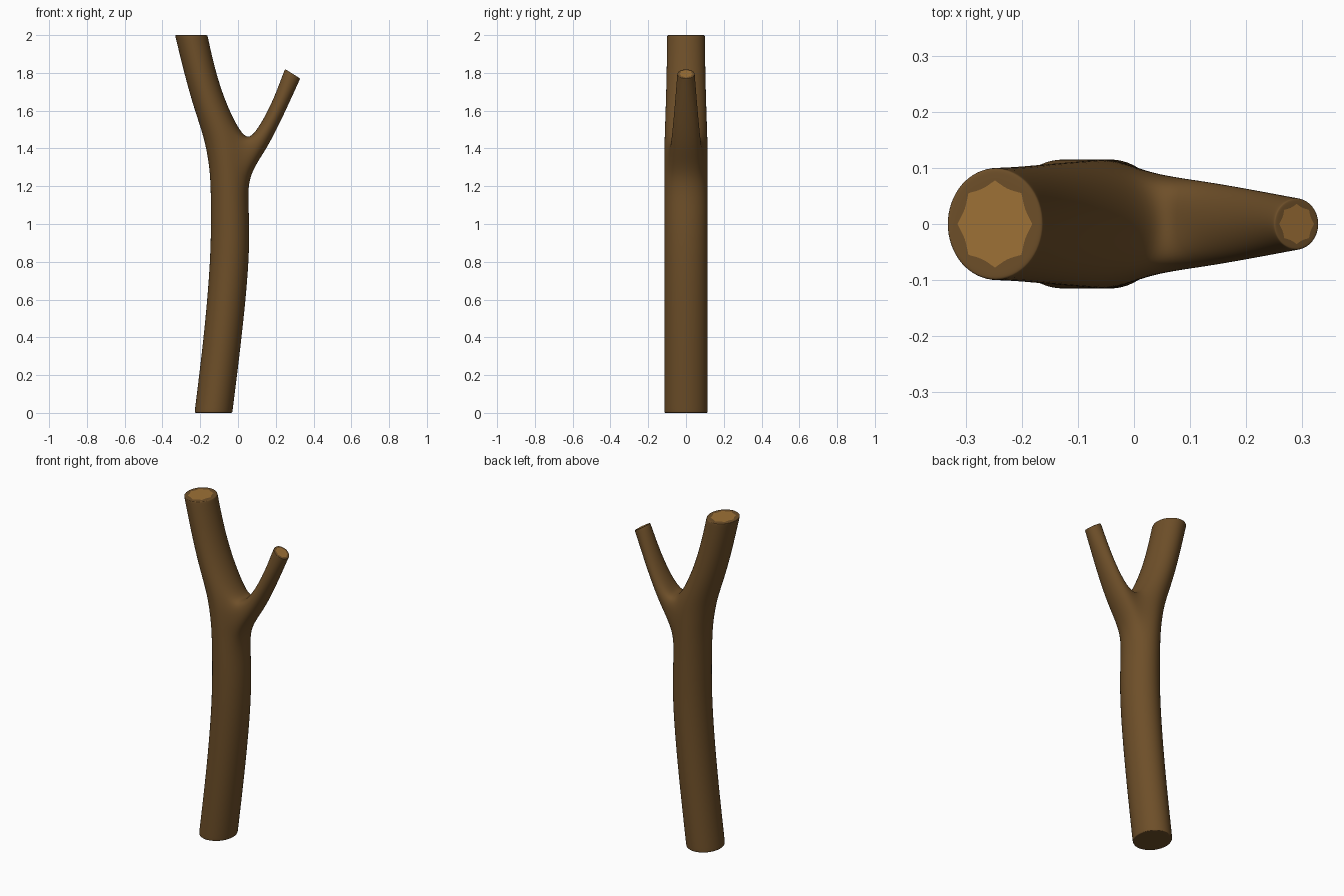
import bpy
import bmesh
from math import cos, sin, pi
from mathutils import Vector

cube = bpy.data.objects.get("Cube")
if cube:
    bpy.data.objects.remove(cube, do_unlink=True)

SIDES = 8
GROW = 3 / (2 + cos(2 * pi / SIDES))  # makes up for subdivision shrinkage


def material(name, rgb):
    mat = bpy.data.materials.new(name)
    mat.use_nodes = True
    mat.diffuse_color = (*rgb, 1)
    bsdf = mat.node_tree.nodes["Principled BSDF"]
    bsdf.inputs["Base Color"].default_value = (*rgb, 1)
    bsdf.inputs["Roughness"].default_value = 0.9
    return mat


bm = bmesh.new()


def ring(outer, inner, depth, size=1.0):
    """Ring of vertices spanning two (x, z) points, with a half depth in y."""
    a, b = (Vector((x, 0, z)) for x, z in (outer, inner))
    mid, half = (a + b) / 2, (a - b) / 2
    side = Vector((0, depth, 0))
    angles = [2 * pi * k / SIDES for k in range(SIDES)]
    return [bm.verts.new(mid + (half * cos(t) + side * sin(t)) * GROW * size)
            for t in angles]


def bridge(low, high):
    """Quads between two rings."""
    return [bm.faces.new((low[k], low[k - 1], high[k - 1], high[k]))
            for k in range(SIDES)]


def cap(loop, outer, inner, depth, mat_index):
    """Close an end with a tight rim and a flat cut face."""
    rim = ring(outer, inner, depth)
    bridge(loop, rim)
    cut = ring(outer, inner, depth, 0.93)
    bridge(rim, cut)
    bm.faces.new(cut).material_index = mat_index


# Trunk: right point, left point, half depth
trunk = [
    ((-0.028, 0.02), (-0.228, 0.02), 0.115),
    ((0.02, 0.4), (-0.18, 0.4), 0.115),
    ((0.06, 0.8), (-0.145, 0.8), 0.115),
    ((0.06, 1.05), (-0.142, 1.05), 0.115),
    ((0.045, 1.25), (-0.145, 1.25), 0.115),
    ((0.045, 1.35), (-0.16, 1.36), 0.115),
    ((0.035, 1.44), (-0.183, 1.47), 0.113),
    ((-0.058, 1.62), (-0.235, 1.62), 0.107),
    ((-0.118, 1.8), (-0.285, 1.8), 0.102),
    ((-0.158, 1.98), (-0.328, 1.98), 0.1),
]
rings = [ring(*r) for r in trunk]
for low, high in zip(rings, rings[1:]):
    bridge(low, high)
cap(rings[0], (-0.03, 0), (-0.23, 0), 0.115, 0)
cap(rings[-1], (-0.162, 2), (-0.334, 2), 0.1, 1)

# Open the side of the trunk where the branch leaves it
low, mid, high = rings[4:7]
for v in (mid[0],):
    bm.verts.remove(v)
loop = [low[0], low[1], mid[1], high[1], high[0], high[7], mid[7], low[7]]

# Side branch: lower point, upper point, half depth
branch = [
    ((0.15, 1.39), (0.09, 1.475), 0.077),
    ((0.25, 1.595), (0.18, 1.635), 0.06),
    ((0.322, 1.755), (0.242, 1.805), 0.047),
]
for r in branch:
    nxt = ring(*r)
    bridge(loop, nxt)
    loop = nxt
cap(loop, (0.33, 1.77), (0.25, 1.82), 0.046, 1)

bmesh.ops.recalc_face_normals(bm, faces=bm.faces)
mesh = bpy.data.meshes.new("forked_branch")
bm.to_mesh(mesh)
bm.free()
mesh.materials.append(material("bark brown", (0.155, 0.078, 0.022)))
mesh.materials.append(material("cut wood", (0.34, 0.165, 0.037)))

obj = bpy.data.objects.new("forked_branch", mesh)
bpy.context.collection.objects.link(obj)
for poly in mesh.polygons:
    poly.use_smooth = True
sub = obj.modifiers.new("Smooth", "SUBSURF")
sub.levels = sub.render_levels = 3
